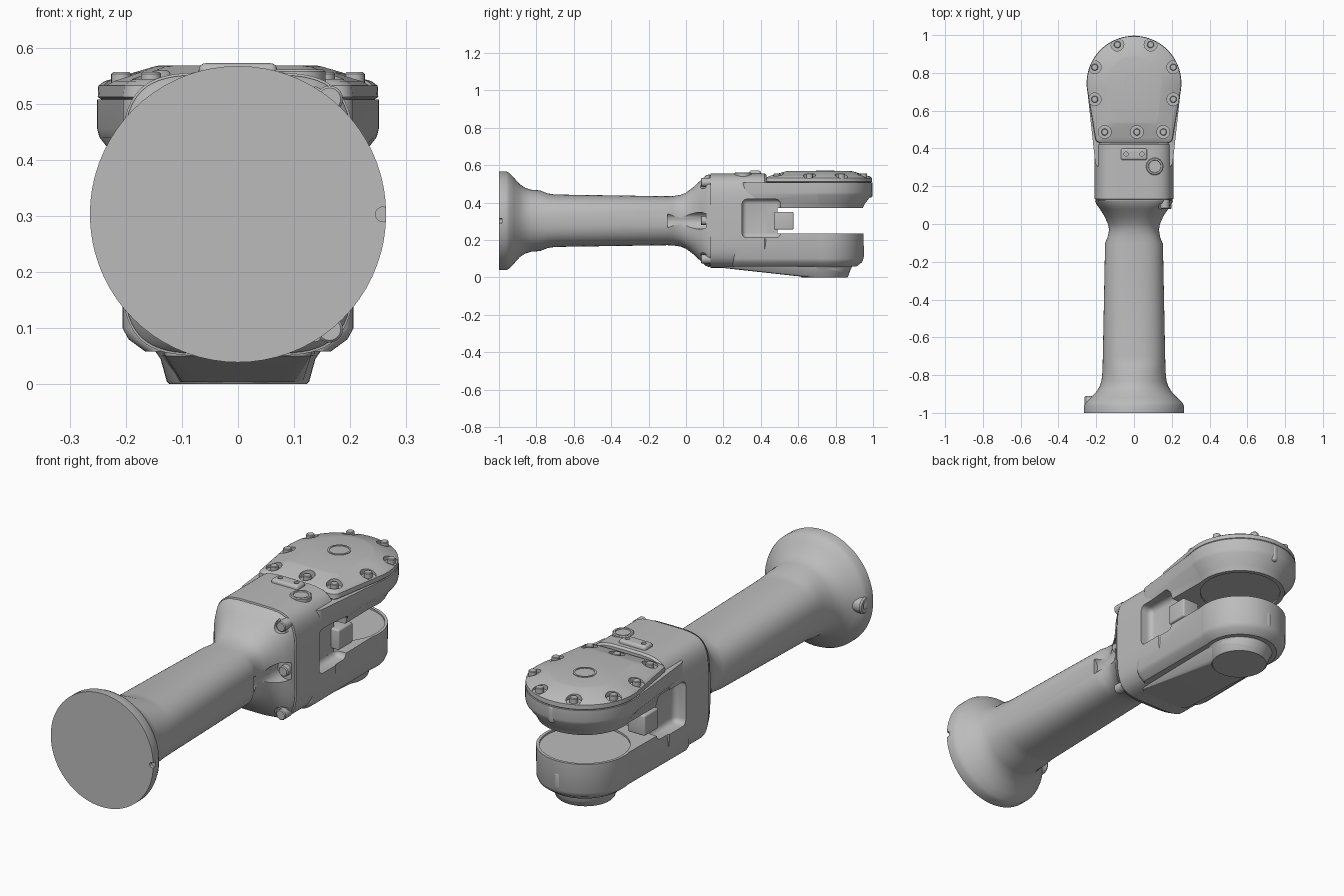
import bpy, bmesh, math
from mathutils import Vector

cube = bpy.data.objects.get("Cube")
if cube:
    bpy.data.objects.remove(cube, do_unlink=True)

grey = bpy.data.materials.new("cast_grey")
grey.use_nodes = True
grey.diffuse_color = (0.5, 0.5, 0.5, 1)
grey.node_tree.nodes["Principled BSDF"].inputs["Base Color"].default_value = (0.5, 0.5, 0.5, 1)

AXIS_Z = 0.303   # height of the tube axis
HEAD_Y = 0.745   # pivot centre of the fork


def make(name, bm):
    bmesh.ops.recalc_face_normals(bm, faces=bm.faces)
    me = bpy.data.meshes.new(name)
    bm.to_mesh(me)
    bm.free()
    me.materials.append(grey)
    ob = bpy.data.objects.new(name, me)
    bpy.context.collection.objects.link(ob)
    return ob


def loft(name, rings):
    bm = bmesh.new()
    loops = [[bm.verts.new(p) for p in r] for r in rings]
    n = len(loops[0])
    for a, b in zip(loops, loops[1:]):
        for i in range(n):
            j = (i + 1) % n
            bm.faces.new((a[i], a[j], b[j], b[i]))
    bm.faces.new(loops[0])
    bm.faces.new(loops[-1])
    return make(name, bm)


def lathe(name, centre, axis, profile, segs=32):
    """Stack of circles (distance along axis, radius)."""
    q = Vector(axis).to_track_quat('Z', 'Y')
    return loft(name, [[Vector(centre) + q @ Vector((
        r * math.cos(math.tau * i / segs), r * math.sin(math.tau * i / segs), d))
        for i in range(segs)] for d, r in profile])


def box(name, lo, hi, bevel=0.0):
    bm = bmesh.new()
    bmesh.ops.create_cube(bm, size=1)
    for v in bm.verts:
        v.co = [(a + b) / 2 + c * (b - a) for a, b, c in zip(lo, hi, v.co)]
    if bevel:
        bmesh.ops.bevel(bm, geom=bm.edges[:], offset=bevel, segments=4,
                        profile=0.5, affect='EDGES')
    return make(name, bm)


def section(y, hx, hz, power, n=72):
    """Rounded cross-section of the tube and block."""
    pts = []
    for i in range(n):
        c, s = math.cos(math.tau * i / n), math.sin(math.tau * i / n)
        pts.append((math.copysign(abs(c) ** (2 / power), c) * hx, y,
                    AXIS_Z + math.copysign(abs(s) ** (2 / power), s) * hz))
    return pts


def teardrop(z, r, hw, y0, corner=0.03, n=48):
    """Round head tapering to a straight rear edge."""
    pts = [(r * math.cos(a), HEAD_Y + r * math.sin(a), z)
           for a in (math.radians(-12 + 204 * i / n) for i in range(n + 1))]
    bend = [math.radians(90 * i / 5) for i in range(6)]
    left = [(-hw + corner * (1 - math.cos(a)), y0 + corner * (1 - math.sin(a)), z) for a in bend]
    return pts + left + [(-x, y, z) for x, y, z in reversed(left)]


def cut(ob, cutters):
    bpy.context.view_layer.objects.active = ob
    for c in cutters:
        m = ob.modifiers.new("cut", 'BOOLEAN')
        m.operation, m.solver, m.object = 'DIFFERENCE', 'EXACT', c
        bpy.ops.object.modifier_apply(modifier=m.name)


helpers = []


def helper(ob):
    ob.hide_render = True
    helpers.append(ob)
    return ob


# Flange, tube, flared neck and fork block in one loft
body = loft("tube_body", [section(*s) for s in (
    (-1, .264, .264, 2), (-.962, .264, .264, 2), (-.945, .256, .256, 2),
    (-.92, .23, .23, 2), (-.89, .2, .196, 2), (-.86, .182, .176, 2),
    (-.83, .172, .166, 2.1), (-.78, .167, .162, 2.2), (-.74, .166, .146, 2.4),
    (-.70, .165, .14, 2.5), (-.1, .153, .131, 2.5), (-.07, .14, .132, 2.5),
    (-.03, .132, .138, 2.5), (0, .138, .15, 2.6), (.04, .156, .18, 2.9),
    (.08, .181, .217, 3.4), (.105, .199, .241, 4), (.125, .207, .249, 4.5))])
block = loft("fork_block", [section(*s) for s in (
    (.123, .202, .245, 4.5), (.13, .202, .245, 4.5), (.132, .21, .253, 4.5),
    (.42, .21, .253, 4.5), (.43, .203, .245, 4.5))])

# Bolt pockets on one side of the neck and notch in the flange
BOLTS = ((.163, .508, .034), (.175, AXIS_Z, .045), (.163, .098, .034))
cut(body, [helper(lathe("pocket_cutter", (x, 0, z), (0, 1, 0), ((-.1, r), (.108, r))))
           for x, z, r in BOLTS]
    + [helper(lathe("notch_cutter", (.258, -1, AXIS_Z), (0, 1, 0), ((-.02, .013), (.015, .013)), 16))])
for x, z, r in BOLTS:
    lathe("neck_bolt", (x, .08, z), (0, 1, 0), ((0, .02), (.004, .024), (.05, .024)), 20)

# Upper and lower fork arms
upper = loft("upper_arm", [teardrop(*s) for s in (
    (.37, .2, .2, .3), (.395, .212, .203, .3), (.44, .247, .205, .3),
    (.455, .251, .206, .3), (.507, .251, .206, .3))])
lower = loft("lower_arm", [teardrop(*s) for s in (
    (.235, .205, .206, .25), (.1, .204, .206, .25), (.08, .195, .195, .25),
    (.058, .165, .165, .25))])
box("fork_web", (-.15, .38, .19), (.15, .49, .43))

# Side pockets in the fork
pockets = [helper(box("fork_pocket_cutter", (min(a, b), .3, .212), (max(a, b), .505, .418), .025))
           for a, b in ((.15, .4), (-.15, -.4))]
for part in (block, upper, lower):
    cut(part, pockets)
for sx in (-1, 1):
    xs = sorted((sx * .1, sx * .19))
    box("fork_latch", (xs[0], .47, .255), (xs[1], .575, .35), .008)

# Bearing faces recessed inside thin rims
cut(lower, [helper(lathe("face_cutter", (0, HEAD_Y, .227), (0, 0, 1), ((0, .192), (.05, .192)), 48))])
cut(upper, [helper(lathe("face_cutter", (0, HEAD_Y, .34), (0, 0, 1), ((0, .18), (.038, .18)), 48))])

# Lower boss with sloping rib
lathe("lower_boss", (0, HEAD_Y - .005, 0), (0, 0, 1),
      ((0, .122), (.005, .127), (.045, .138), (.062, .15), (.08, .15)), 48)
loft("lower_rib", [teardrop(*s) for s in (
    (.09, .14, .14, .2), (.05, .14, .13, .2), (.004, .118, .1, .62))])

# Domed cover with scalloped bolt seats
cover = loft("head_cover", [teardrop(*s) for s in (
    (.5, .244, .2, .43), (.508, .244, .2, .43), (.512, .25, .206, .428),
    (.532, .249, .204, .43), (.54, .238, .195, .44), (.566, .15, .13, .53),
    (.568, .14, .12, .54))])
SEATS = [(s * x, y) for x, y in ((.088, .95), (.208, .83), (.208, .66)) for s in (-1, 1)]
SEATS += [(-.155, .487), (.015, .487), (.155, .487)]
cut(cover, [helper(lathe("seat_cutter", (x, y, .532), (0, 0, 1), ((0, .034), (.06, .034)), 24))
            for x, y in SEATS])
for x, y in SEATS:
    lathe("cover_bolt", (x, y, .52), (0, 0, 1), ((0, .018), (.033, .018), (.036, .015)), 20)
lathe("cover_ring", (0, HEAD_Y, .56), (0, 0, 1),
      ((0, .05), (.011, .05), (.011, .042), (.008, .042)), 40)

# Bracket and round plug on the block
bracket = box("top_bracket", (-.07, .338, .54), (.07, .4, .572), .012)
cut(bracket, [helper(lathe("hole_cutter", (x, .37, .562), (0, 0, 1), ((0, .011), (.03, .011)), 16))
              for x in (-.042, .042)])
lathe("round_plug", (.11, .305, .535), (0, 0, 1),
      ((0, .046), (.022, .046), (.026, .042), (.026, .034), (.022, .032)), 32)

# Pill tabs on the ends of both arms
for y, z in ((.945, .14), (.992, .468)):
    box("end_tab", (-.017, y - .03, z - .042), (.017, y + .006, z + .042), .014)

# Locating knob on the flange
lathe("flange_knob", (-.17, -.948, AXIS_Z), (-1, 0, 0),
      ((0, .038), (.085, .038), (.092, .032), (.092, .018), (.08, .016)), 24)

for h in helpers:
    bpy.data.objects.remove(h, do_unlink=True)
bpy.ops.object.select_all(action='DESELECT')
for ob in bpy.context.collection.objects:
    if ob.type == 'MESH':
        ob.select_set(True)
        bpy.context.view_layer.objects.active = ob
bpy.ops.object.shade_smooth_by_angle(angle=math.radians(32))
